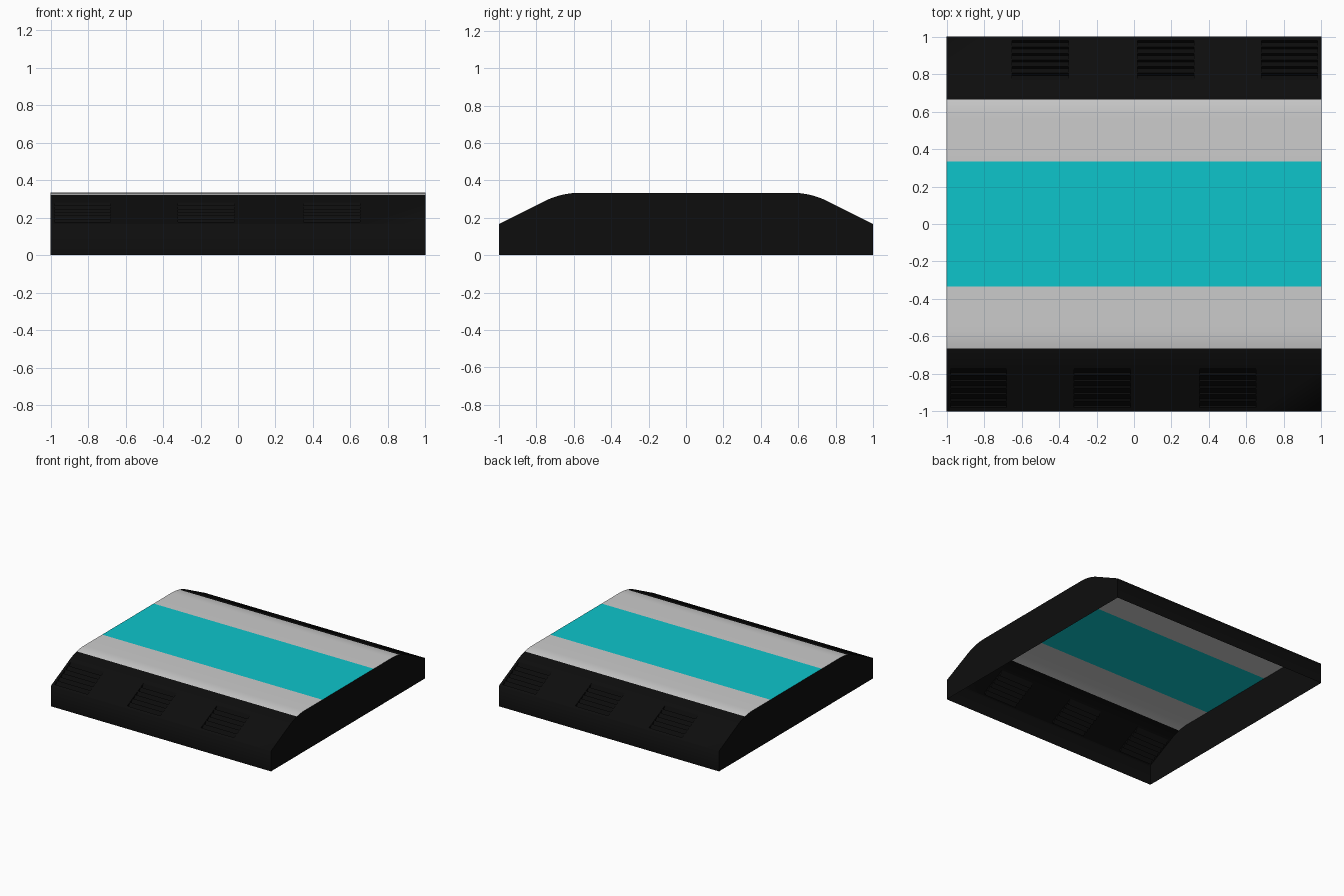
import bpy, bmesh, math

if "Cube" in bpy.data.objects:
    bpy.data.objects.remove(bpy.data.objects["Cube"])

def material(name, rgb):
    m = bpy.data.materials.new(name)
    m.diffuse_color = (*rgb, 1)
    m.use_nodes = True
    m.node_tree.nodes["Principled BSDF"].inputs["Base Color"].default_value = m.diffuse_color
    return m

BLACK = material("black", (0.004, 0.004, 0.004))
CYAN = material("cyan", (0.004, 0.56, 0.6))

# Cross-section of the front half as (y, z), from the ground upward
H, EAVE, BAND = 1 / 3, 1 / 6, 1 / 3
SLOPE = math.atan(0.5)
T = 0.1                                   # tangent length of the rounded shoulder
R = T / math.tan(SLOPE / 2)
N = 8
arc = [(-2 / 3 + T - R * math.sin(a), H - R + R * math.cos(a))
       for a in (SLOPE * (1 - i / N) for i in range(N + 1))]
low, high = arc[:N // 2 + 1], arc[N // 2:]
eave = (-1, EAVE)

def strip(bm, profile, x0, x1):
    """Sweep a profile along x."""
    a, b = ([bm.verts.new((x, y, z)) for y, z in profile] for x in (x0, x1))
    for i in range(len(profile) - 1):
        bm.faces.new((a[i], b[i], b[i + 1], a[i + 1]))

def finish(bm, name, mat=None, turned=False):
    bmesh.ops.remove_doubles(bm, verts=bm.verts, dist=1e-5)
    me = bpy.data.meshes.new(name)
    bm.to_mesh(me)
    bm.free()
    ob = bpy.data.objects.new(name, me)
    bpy.context.collection.objects.link(ob)
    if mat:
        me.materials.append(mat)
    if turned:
        ob.rotation_euler.z = math.pi
    bpy.ops.object.select_all(action='DESELECT')
    ob.select_set(True)
    bpy.context.view_layer.objects.active = ob
    bpy.ops.object.shade_smooth_by_angle(angle=math.radians(20))
    return ob

def on_slope(y):
    return (y, EAVE + (y + 1) * 0.5)

# Louvre teeth: each slat leans outward from a recessed root
SLATS, DEPTH, Y0, Y1 = 6, 0.025, -0.98, -0.77
tips = [on_slope(Y0 + (Y1 - Y0) * i / SLATS) for i in range(SLATS + 1)]
inward = (DEPTH * math.sin(SLOPE), -DEPTH * math.cos(SLOPE))
roots = [(y + inward[0], z + inward[1]) for y, z in tips[:-1]]
louvre = [p for pair in zip(tips, roots) for p in pair] + [tips[-1]]
vents = [(-0.98, -0.68), (-0.32, -0.02), (0.35, 0.65)]

for side, turned in (("front", False), ("back", True)):
    # Eave wall and rounded shoulder
    bm = bmesh.new()
    strip(bm, [(-1, 0), eave], -1, 1)
    strip(bm, low, -1, 1)
    # Plain slope between the vents
    edges = [-1] + [x for v in vents for x in v] + [1]
    for x0, x1 in zip(edges[::2], edges[1::2]):
        strip(bm, [eave, low[0]], x0, x1)
    for x0, x1 in vents:
        strip(bm, [eave, tips[0]], x0, x1)
        strip(bm, [tips[-1], low[0]], x0, x1)
    finish(bm, side + "_slope", BLACK, turned)

    # Louvred vents with closed cheeks
    bm = bmesh.new()
    for x0, x1 in vents:
        strip(bm, louvre, x0, x1)
        for i in range(SLATS):
            tri = (tips[i], roots[i], tips[i + 1])
            bm.faces.new([bm.verts.new((x0, *p)) for p in tri])
            bm.faces.new([bm.verts.new((x1, *p)) for p in reversed(tri)])
    finish(bm, side + "_vents", BLACK, turned)

    # Grey band beside the centre stripe
    bm = bmesh.new()
    strip(bm, high + [(-BAND, H)], -1, 1)
    finish(bm, side + "_grey_band", None, turned)

    # End wall (turned copy closes the other end)
    bm = bmesh.new()
    half = [(-1, 0), eave] + arc
    outline = half + [(-y, z) for y, z in reversed(half)]
    bm.faces.new([bm.verts.new((1, *p)) for p in reversed(outline)])
    finish(bm, ("left" if turned else "right") + "_end_wall", BLACK, turned)

# Centre stripe
bm = bmesh.new()
strip(bm, [(-BAND, H), (BAND, H)], -1, 1)
finish(bm, "centre_stripe", CYAN)
